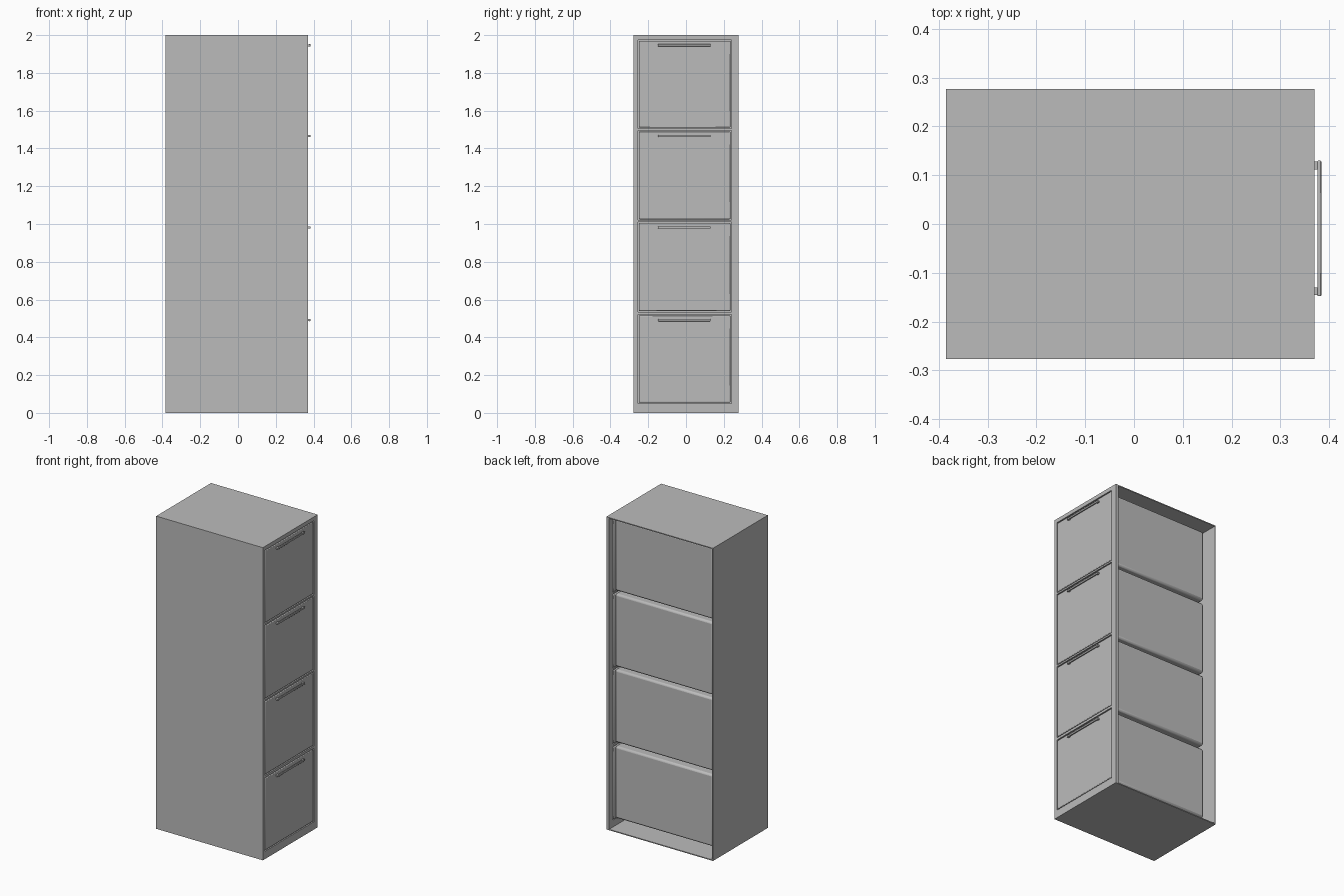
import bpy

cube = bpy.data.objects.get("Cube")
if cube:
    bpy.data.objects.remove(cube, do_unlink=True)

# Single painted metal colour
grey = bpy.data.materials.new("grey metal")
grey.use_nodes = True
colour = (0.5, 0.5, 0.5, 1)
grey.diffuse_color = colour
grey.node_tree.nodes["Principled BSDF"].inputs["Base Color"].default_value = colour


def box(name, x, y, z, bevel=0.0):
    """Box from (min, max) ranges, with optional rounded edges."""
    bpy.ops.mesh.primitive_cube_add(size=1, location=[sum(r) / 2 for r in (x, y, z)])
    ob = bpy.context.object
    ob.name = name
    ob.scale = [r[1] - r[0] for r in (x, y, z)]
    bpy.ops.object.transform_apply(location=False, rotation=False, scale=True)
    ob.data.materials.append(grey)
    if bevel:
        mod = ob.modifiers.new("rounding", "BEVEL")
        mod.width = bevel
        mod.segments = 2
        bpy.ops.object.shade_smooth_by_angle()
    return ob


# Overall casing extents
X0, X1 = -0.385, 0.37
Y0, Y1 = -0.277, 0.277
TOP = 2.0
WALL = 0.006
FRAME = 0.35        # inner face of the drawer frame
GAP = 0.005         # groove around each drawer front
SIDE0, SIDE1 = -0.25, 0.235
drawers = [(0.055, 0.515), (0.54, 1.005), (1.025, 1.49), (1.51, 1.97)]

# Casing, open on the +y side
box("bottom_panel", (X0, X1), (Y0, Y1), (0, WALL))
box("top_panel", (X0, X1), (Y0, Y1), (TOP - WALL, TOP))
box("end_panel", (X0, X0 + WALL), (Y0, Y1), (0, TOP))
box("side_panel", (X0, X1), (Y0, Y0 + WALL), (0, TOP))

# Frame around the drawer fronts
box("frame_stile_near", (FRAME, X1), (Y0, SIDE0 - GAP), (0, TOP))
box("frame_stile_far", (FRAME, X1), (SIDE1 + GAP, Y1), (0, TOP))
edges = [0] + [z for pair in drawers for z in pair] + [TOP]
for i in range(0, len(edges), 2):
    low = edges[i] + (GAP if i else 0)
    high = edges[i + 1] - (GAP if i < len(edges) - 2 else 0)
    box(f"frame_rail_{i // 2 + 1}", (FRAME, X1), (SIDE0 - GAP, SIDE1 + GAP), (low, high))

# Drawers with bodies, fronts and bar handles
for n, (low, high) in enumerate(drawers, 1):
    box(f"drawer_body_{n}", (-0.345, 0.352), (SIDE0, 0.217), (low, high), 0.012)
    box(f"drawer_front_{n}", (0.345, X1), (SIDE0, SIDE1), (low, high), 0.004)
    mid = high - 0.024
    box(f"handle_bar_{n}", (0.376, 0.384), (-0.148, 0.13), (mid - 0.006, mid + 0.006), 0.002)
    for end, y in (("near", -0.138), ("far", 0.12)):
        box(f"handle_post_{end}_{n}", (0.366, 0.38), (y - 0.008, y + 0.008),
            (mid - 0.005, mid + 0.005))
